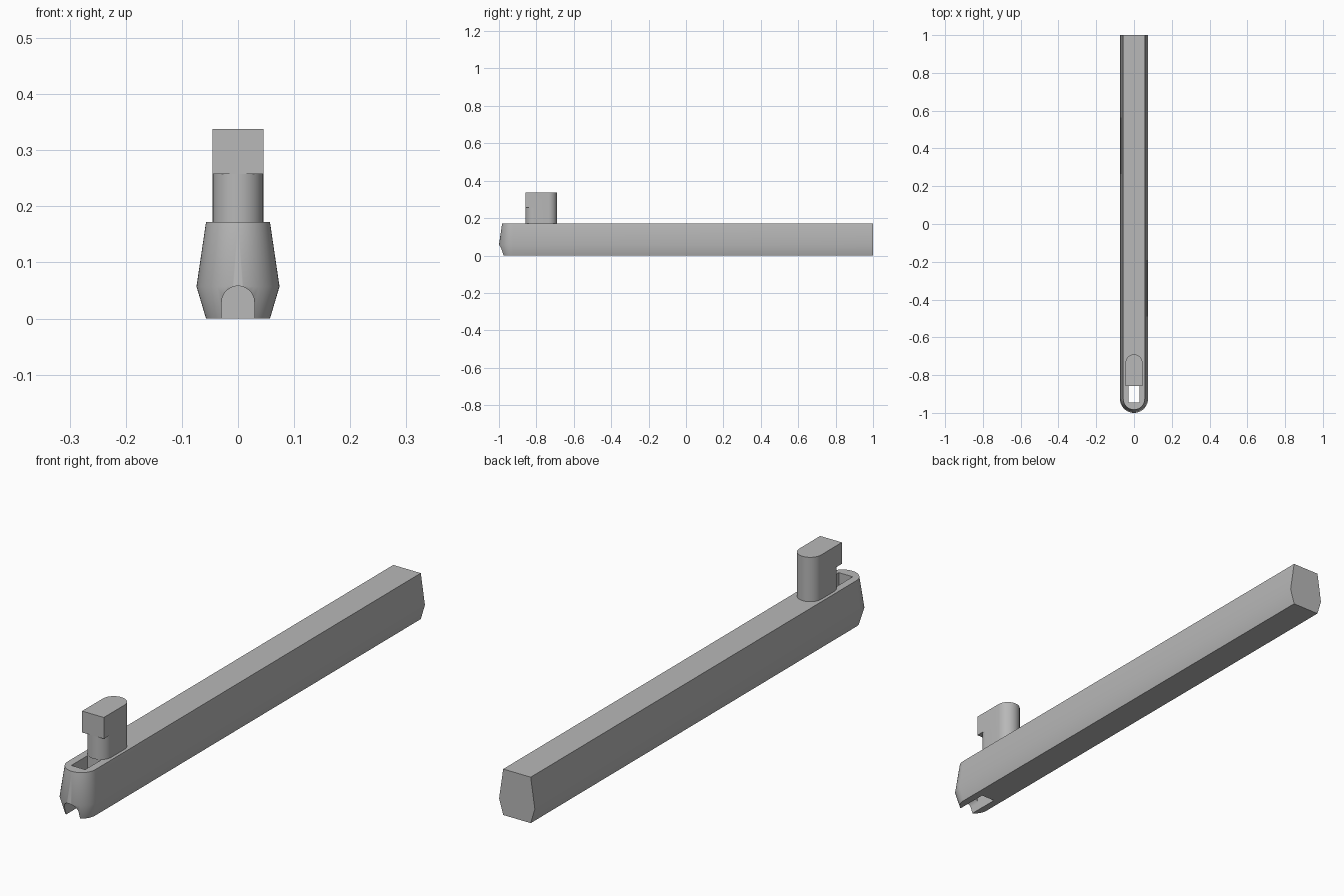
import bpy
import bmesh
from math import pi, cos, sin

if "Cube" in bpy.data.objects:
    bpy.data.objects.remove(bpy.data.objects["Cube"], do_unlink=True)

# Single grey material
grey = bpy.data.materials.new("plain grey")
grey.use_nodes = True
color = (0.48, 0.48, 0.48, 1)
grey.diffuse_color = color
grey.node_tree.nodes["Principled BSDF"].inputs["Base Color"].default_value = color


def arc(cx, cy, r, start, end, steps=24):
    """Points on a circular arc in the plane."""
    angles = [start + (end - start) * i / steps for i in range(steps + 1)]
    return [(cx + r * cos(a), cy + r * sin(a)) for a in angles]


def loft(name, rings):
    """Skin a stack of equally sized rings and cap both ends."""
    bm = bmesh.new()
    loops = [[bm.verts.new(p) for p in ring] for ring in rings]
    for low, high in zip(loops, loops[1:]):
        for i in range(len(low)):
            j = (i + 1) % len(low)
            bm.faces.new((low[i], low[j], high[j], high[i]))
    bm.faces.new(loops[0][::-1])
    bm.faces.new(loops[-1])
    bmesh.ops.remove_doubles(bm, verts=bm.verts, dist=1e-5)
    bmesh.ops.dissolve_degenerate(bm, edges=bm.edges, dist=1e-5)
    bmesh.ops.recalc_face_normals(bm, faces=bm.faces)
    mesh = bpy.data.meshes.new(name)
    bm.to_mesh(mesh)
    bm.free()
    mesh.materials.append(grey)
    obj = bpy.data.objects.new(name, mesh)
    bpy.context.collection.objects.link(obj)
    return obj


def select(obj):
    bpy.ops.object.select_all(action="DESELECT")
    obj.select_set(True)
    bpy.context.view_layer.objects.active = obj


def cut(obj, cutter):
    select(obj)
    mod = obj.modifiers.new("cut", "BOOLEAN")
    mod.operation = "DIFFERENCE"
    mod.solver = "EXACT"
    mod.object = cutter
    bpy.ops.object.modifier_apply(modifier=mod.name)
    bpy.data.objects.remove(cutter, do_unlink=True)


def at_height(points, z):
    return [(x, y, z) for x, y in points]


# Long bar: six-sided section with a rounded nose
NOSE, TOP = -0.926, 0.172


def bar_outline(w):
    return [(w, 1), (-w, 1)] + arc(0, NOSE, w, pi, 2 * pi)


bar = loft("bar", [at_height(bar_outline(w), z)
                   for w, z in ((0.057, 0), (0.074, 0.057), (0.057, TOP))])

# Rectangular slot through the nose
SLOT_BACK, HALF = -0.85, 0.029
slot = [(-HALF, -0.945), (HALF, -0.945), (HALF, SLOT_BACK), (-HALF, SLOT_BACK)]
cut(bar, loft("slot_cutter", [at_height(slot, z) for z in (-0.1, 0.3)]))

# Arched groove under the nose
arch = [(-HALF, -0.1), (HALF, -0.1)] + arc(0, 0.029, HALF, 0, pi)
cut(bar, loft("groove_cutter", [[(x, y, z) for x, z in arch]
                                for y in (-1.1, SLOT_BACK)]))

# Upright peg: rounded shaft below a head with a square front
R, FRONT, BACK = 0.045, -0.858, -0.69
front_arc = arc(0, FRONT + R, R, pi, 2 * pi)
back_arc = arc(0, BACK - R, R, 0, pi)
shaft = front_arc + back_arc
head = [(x, FRONT) for x, y in front_arc] + back_arc
peg = loft("peg", [at_height(shaft, TOP), at_height(shaft, 0.258),
                   at_height(head, 0.258), at_height(head, 0.338)])

for part in (bar, peg):
    select(part)
    bpy.ops.object.shade_smooth_by_angle()
